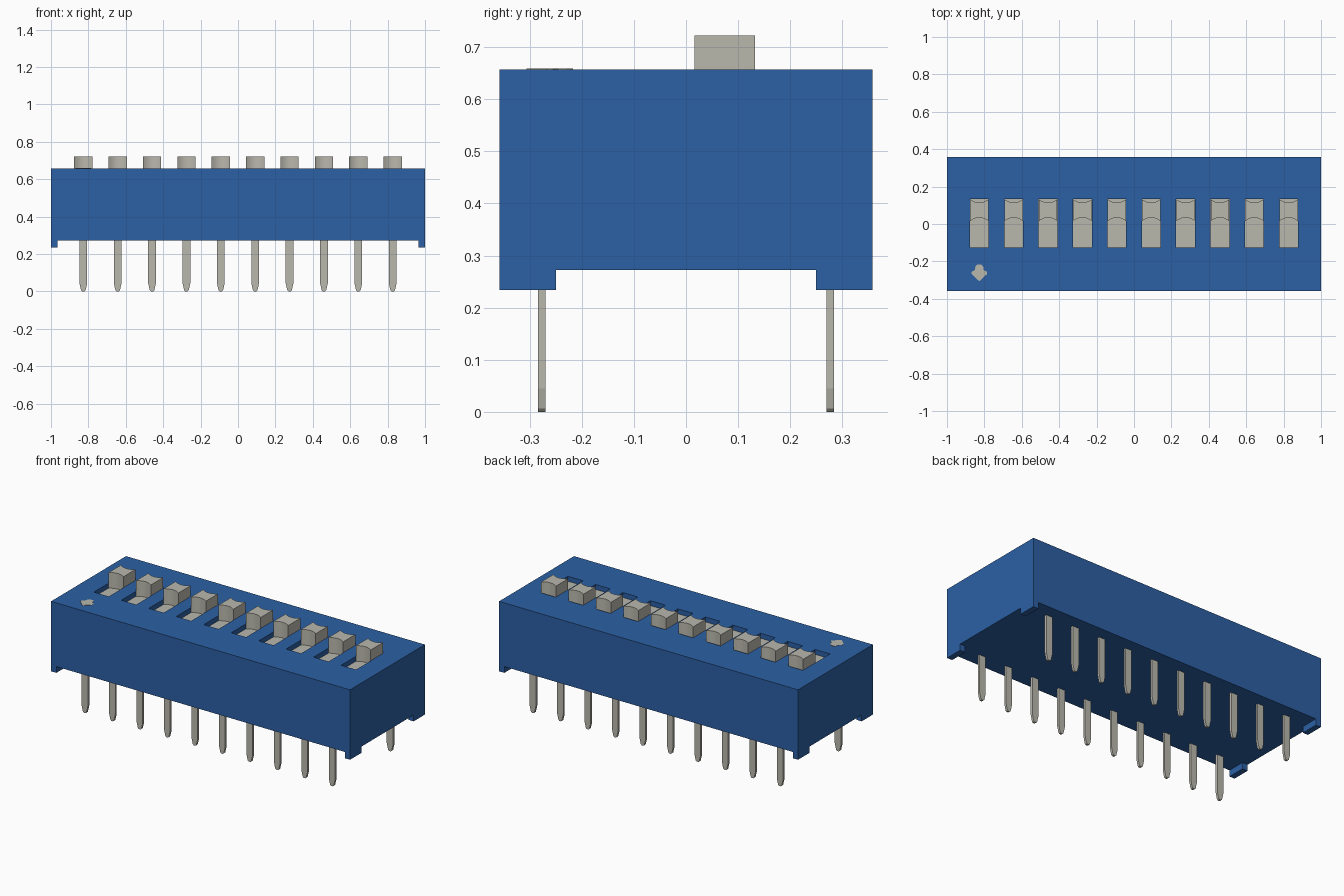
import bpy, bmesh, math

if "Cube" in bpy.data.objects:
    bpy.data.objects.remove(bpy.data.objects["Cube"], do_unlink=True)


def material(name, rgb):
    m = bpy.data.materials.new(name)
    m.use_nodes = True
    m.diffuse_color = (*rgb, 1)
    m.node_tree.nodes["Principled BSDF"].inputs["Base Color"].default_value = (*rgb, 1)
    return m


BLUE = material("housing blue", (0.025, 0.117, 0.376))
GREY = material("warm grey", (0.49, 0.48, 0.42))

COUNT, PITCH = 10, 0.1838
XS = [(i - (COUNT - 1) / 2) * PITCH for i in range(COUNT)]
TOP, UNDER, FOOT = 0.657, 0.272, 0.234
HALF_Y = 0.358
SLOT_W, SLOT_Y0, SLOT_Y1 = 0.10, -0.125, 0.135


def add_box(bm, x0, x1, y0, y1, z0, z1):
    vs = bmesh.ops.create_cube(bm, size=1)["verts"]
    for v in vs:
        v.co = ((x0 + x1) / 2 + v.co.x * (x1 - x0),
                (y0 + y1) / 2 + v.co.y * (y1 - y0),
                (z0 + z1) / 2 + v.co.z * (z1 - z0))


def add_prism(bm, points, offset):
    """Extrude a closed outline of 3D points along an offset."""
    face = bm.faces.new([bm.verts.new(p) for p in points])
    ext = bmesh.ops.extrude_face_region(bm, geom=[face])["geom"]
    bmesh.ops.translate(bm, vec=offset,
                        verts=[g for g in ext if isinstance(g, bmesh.types.BMVert)])


def finish(name, bm, mat):
    bmesh.ops.recalc_face_normals(bm, faces=bm.faces[:])
    me = bpy.data.meshes.new(name)
    bm.to_mesh(me)
    bm.free()
    me.materials.append(mat)
    ob = bpy.data.objects.new(name, me)
    bpy.context.collection.objects.link(ob)
    return ob


def activate(ob):
    bpy.ops.object.select_all(action="DESELECT")
    ob.select_set(True)
    bpy.context.view_layer.objects.active = ob


# Housing with a row of slots cut into its top
bm = bmesh.new()
add_box(bm, -1, 1, -HALF_Y, HALF_Y, UNDER, TOP)
housing = finish("housing", bm, BLUE)

bm = bmesh.new()
for x in XS:
    add_box(bm, x - SLOT_W / 2, x + SLOT_W / 2, SLOT_Y0, SLOT_Y1, TOP - 0.05, TOP + 0.1)
cutter = finish("slot_cutter", bm, BLUE)
cutter.hide_render = True

cut = housing.modifiers.new("slots", "BOOLEAN")
cut.object = cutter
cut.operation = "DIFFERENCE"
cut.solver = "EXACT"
activate(housing)
bpy.ops.object.modifier_apply(modifier=cut.name)
bpy.data.objects.remove(cutter, do_unlink=True)

# Corner feet
bm = bmesh.new()
for sx in (-1, 1):
    for sy in (-1, 1):
        xa, xb = sorted((sx * 0.965, sx))
        ya, yb = sorted((sy * 0.25, sy * HALF_Y))
        add_box(bm, xa, xb, ya, yb, FOOT, UNDER)
finish("corner_feet", bm, BLUE)

# Sliders: slot floor plate and a knob with hollowed front and back
W, Y0, Y1, HOLLOW, STEPS = 0.049, 0.016, 0.132, 0.018, 10
for i, x in enumerate(XS):
    bm = bmesh.new()
    add_box(bm, x - SLOT_W / 2, x + SLOT_W / 2, SLOT_Y0, SLOT_Y1, TOP - 0.05, TOP - 0.03)
    arc = [(-1 + 2 * k / STEPS) for k in range(STEPS + 1)]
    outline = [(x + t * W, Y0 + HOLLOW * (1 - t * t), TOP - 0.03) for t in arc]
    outline += [(x + t * W, Y1 - HOLLOW * (1 - t * t), TOP - 0.03) for t in reversed(arc)]
    add_prism(bm, outline, (0, 0, 0.722 - TOP + 0.03))
    slider = finish(f"slider_{i + 1}", bm, GREY)
    activate(slider)
    bpy.ops.object.shade_smooth_by_angle(angle=math.radians(30))

# Two rows of flat pins with tapered tips
PIN = [(-0.021, UNDER), (-0.021, 0.045), (-0.012, 0.006), (-0.006, 0),
       (0.006, 0), (0.012, 0.006), (0.021, 0.045), (0.021, UNDER)]
for row, y in (("front", -0.277), ("back", 0.277)):
    for i, x in enumerate(XS):
        bm = bmesh.new()
        add_prism(bm, [(x + px, y - 0.007, pz) for px, pz in PIN], (0, 0.014, 0))
        finish(f"{row}_pin_{i + 1}", bm, GREY)

# Arrow marker beside the first slider
half = [(0, -0.306), (0.042, -0.267), (0.040, -0.255), (0.024, -0.246),
        (0.021, -0.228), (0.012, -0.217)]
arrow = half + [(-px, py) for px, py in reversed(half[1:])]
bm = bmesh.new()
add_prism(bm, [(XS[0] + px, py, TOP - 0.001) for px, py in arrow], (0, 0, 0.003))
finish("arrow_marker", bm, GREY)
